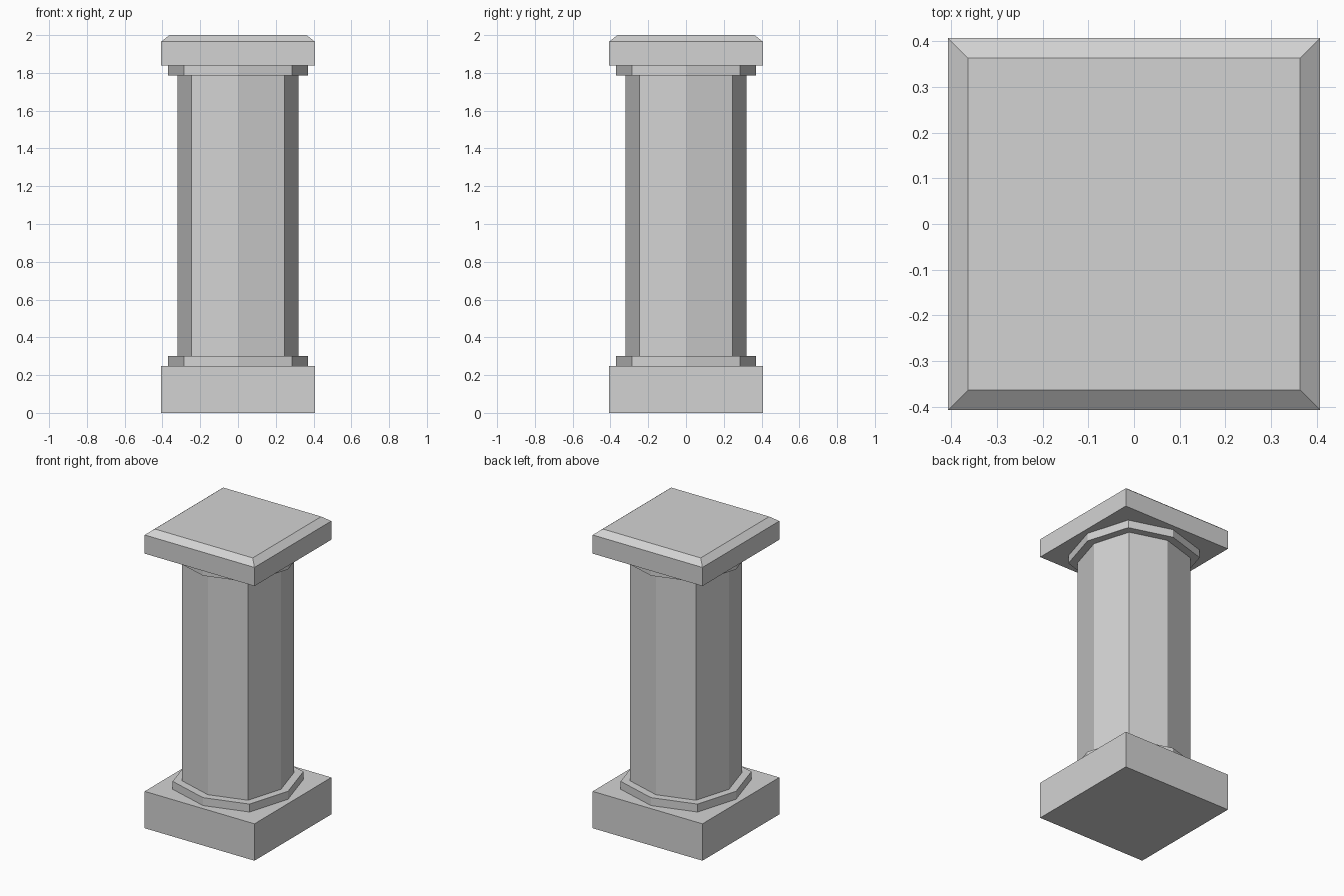
import bpy
import bmesh

cube = bpy.data.objects.get("Cube")
if cube:
    bpy.data.objects.remove(cube, do_unlink=True)

stone = bpy.data.materials.new("grey_stone")
stone.use_nodes = True
stone.diffuse_color = (0.65, 0.65, 0.65, 1)
stone.node_tree.nodes["Principled BSDF"].inputs["Base Color"].default_value = stone.diffuse_color


def square(half):
    return [(-half, -half), (half, -half), (half, half), (-half, half)]


def octagon(axis, diagonal):
    """Eight-sided outline with corners on the axes and on the diagonals."""
    a, d = axis, diagonal
    return [(a, 0), (d, d), (0, a), (-d, d), (-a, 0), (-d, -d), (0, -a), (d, -d)]


def loft(name, sections):
    """Closed solid through stacked (height, outline) sections."""
    bm = bmesh.new()
    rings = [[bm.verts.new((x, y, z)) for x, y in outline] for z, outline in sections]
    for low, high in zip(rings, rings[1:]):
        for i in range(len(low)):
            j = (i + 1) % len(low)
            bm.faces.new((low[i], low[j], high[j], high[i]))
    bm.faces.new(rings[0][::-1])
    bm.faces.new(rings[-1])
    bmesh.ops.recalc_face_normals(bm, faces=bm.faces)
    mesh = bpy.data.meshes.new(name)
    bm.to_mesh(mesh)
    bm.free()
    mesh.materials.append(stone)
    obj = bpy.data.objects.new(name, mesh)
    bpy.context.scene.collection.objects.link(obj)
    return obj


# Square plinth
block = square(0.407)
loft("plinth", [(0, block), (0.247, block)])

# Octagonal collars below and above the shaft
collar = octagon(0.371, 0.285)
loft("lower_collar", [(0.247, collar), (0.3, collar)])
loft("upper_collar", [(1.787, collar), (1.84, collar)])

# Octagonal shaft
column = octagon(0.319, 0.245)
loft("shaft", [(0.3, column), (1.787, column)])

# Square capital with a chamfered top edge
loft("capital", [(1.84, block), (1.965, block), (2.0, square(0.363))])
